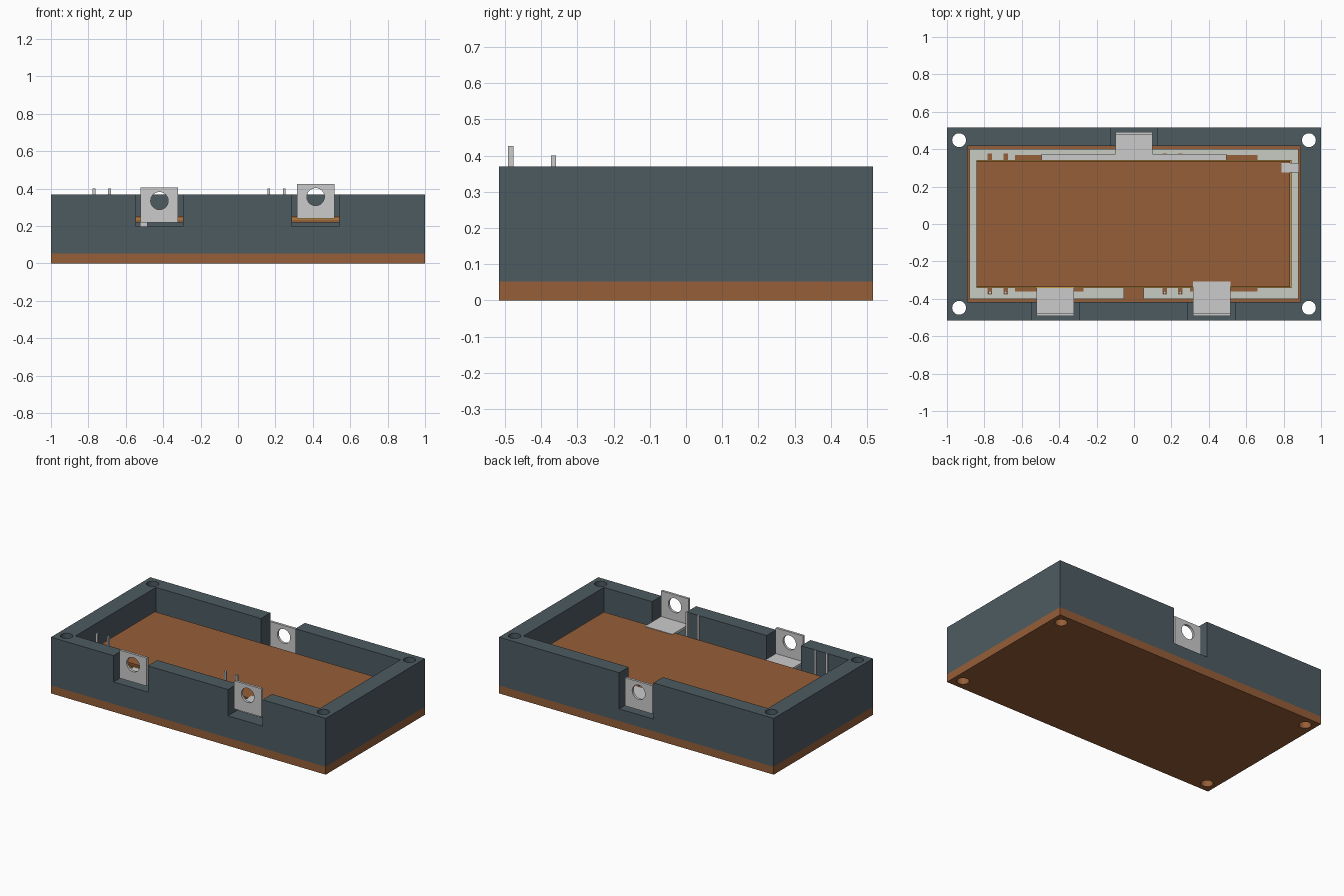
import bpy, bmesh, math
from mathutils import Matrix, Vector

if "Cube" in bpy.data.objects:
    bpy.data.objects.remove(bpy.data.objects["Cube"])


def material(name, rgb):
    m = bpy.data.materials.new(name)
    m.diffuse_color = (*rgb, 1)
    m.use_nodes = True
    m.node_tree.nodes["Principled BSDF"].inputs["Base Color"].default_value = m.diffuse_color
    return m


DARK = material("dark_plastic", (0.075, 0.105, 0.12))
COPPER = material("copper", (0.305, 0.112, 0.04))
CERAMIC = material("ceramic", (0.58, 0.60, 0.55))
FILM = material("insulating_film", (0.55, 0.32, 0.05))


def finish(name, bm, mat=None):
    bmesh.ops.recalc_face_normals(bm, faces=bm.faces)
    me = bpy.data.meshes.new(name)
    bm.to_mesh(me)
    bm.free()
    ob = bpy.data.objects.new(name, me)
    bpy.context.collection.objects.link(ob)
    if mat:
        me.materials.append(mat)
    return ob


def box(name, x, y, z, mat=None):
    bm = bmesh.new()
    size = Vector((x[1] - x[0], y[1] - y[0], z[1] - z[0]))
    mid = Vector((x[0] + x[1], y[0] + y[1], z[0] + z[1])) / 2
    bmesh.ops.create_cube(bm, size=1, matrix=Matrix.Translation(mid) @ Matrix.Diagonal((*size, 1)))
    return finish(name, bm, mat)


def cylinder(name, loc, r, depth, along_y=False):
    bm = bmesh.new()
    mat = Matrix.Translation(loc)
    if along_y:
        mat = mat @ Matrix.Rotation(math.pi / 2, 4, 'X')
    bmesh.ops.create_cone(bm, cap_ends=True, segments=32, radius1=r, radius2=r, depth=depth, matrix=mat)
    return finish(name, bm)


def prism(name, points, axis, lo, hi, mat=None):
    """Extrude a profile: (y, z) points along x, or (x, z) points along y."""
    bm = bmesh.new()
    place = (lambda a, b: (lo, a, b)) if axis == 'x' else (lambda a, b: (a, lo, b))
    face = bm.faces.new([bm.verts.new(place(*p)) for p in points])
    ext = bmesh.ops.extrude_face_region(bm, geom=[face])
    move = (hi - lo, 0, 0) if axis == 'x' else (0, hi - lo, 0)
    bmesh.ops.translate(bm, vec=move, verts=[v for v in ext['geom'] if isinstance(v, bmesh.types.BMVert)])
    return finish(name, bm, mat)


def cut(ob, cutters):
    for c in cutters:
        mod = ob.modifiers.new("cut", 'BOOLEAN')
        mod.operation, mod.solver, mod.object = 'DIFFERENCE', 'EXACT', c
    bpy.context.view_layer.objects.active = ob
    for mod in list(ob.modifiers):
        bpy.ops.object.modifier_apply(modifier=mod.name)
    for c in cutters:
        bpy.data.objects.remove(c)
    bpy.ops.object.select_all(action='DESELECT')
    ob.select_set(True)
    bpy.ops.object.shade_smooth_by_angle(angle=math.radians(30))


def corner_holes():
    return [cylinder("cutter", (sx * 0.935, sy * 0.448, 0.2), 0.037, 1)
            for sx in (-1, 1) for sy in (-1, 1)]


# Base plate and housing frame with terminal notches
base = box("base_plate", (-1, 1), (-0.516, 0.516), (0, 0.052), COPPER)
cut(base, corner_holes())
frame = box("housing_frame", (-1, 1), (-0.516, 0.516), (0.052, 0.37), DARK)
cut(frame, [box("cutter", (-0.89, 0.89), (-0.418, 0.418), (-0.1, 0.6)),
            box("cutter", (-0.545, -0.295), (-0.6, -0.38), (0.197, 0.6)),
            box("cutter", (0.288, 0.54), (-0.6, -0.38), (0.197, 0.6)),
            box("cutter", (-0.125, 0.125), (0.38, 0.6), (0.132, 0.6))] + corner_holes())

# Two ceramic substrates with copper pads and signal pins
for i, (x0, x1, pins, pads) in enumerate((
        (-0.88, -0.053, (-0.77, -0.687), ((-0.635, -0.27), (-0.635, -0.12))),
        (0.05, 0.88, (0.165, 0.247), ((0.30, 0.66), (0.13, 0.66))))):
    box(f"ceramic_substrate_{i}", (x0, x1), (-0.40, 0.40), (0.052, 0.072), CERAMIC)
    box(f"front_trace_{i}", pads[0], (-0.36, -0.02), (0.072, 0.08), COPPER)
    box(f"back_trace_{i}", pads[1], (0.02, 0.368), (0.072, 0.08), COPPER)
    for j, px in enumerate(pins):
        for side in (-1, 1):
            box(f"pin_pad_{i}{j}{side}", (px - 0.012, px + 0.012),
                sorted((side * 0.30, side * 0.378)), (0.072, 0.08), COPPER)
        box(f"signal_pin_{i}{j}", (px - 0.007, px + 0.007), (-0.373, -0.359), (0.08, 0.40))

# Laminated bus plates separated by an insulating film
box("lower_bus_plate", (-0.835, 0.835), (-0.335, 0.335), (0.22, 0.235), COPPER)
box("insulating_film", (-0.842, 0.842), (-0.342, 0.342), (0.235, 0.24), FILM)
box("upper_bus_plate", (-0.842, 0.834), (-0.338, 0.338), (0.24, 0.254), COPPER)


# Bent screw terminals: upright tab with a hole, plus a foot
def terminal(name, x, side, z, inner):
    t, h, y = 0.016, 0.185, 0.492
    pts = [(inner, z), (y, z), (y, z + h), (y - t, z + h), (y - t, z + t), (inner, z + t)]
    ob = prism(name, [(side * a, b) for a, b in pts], 'x', x - 0.1, x + 0.1)
    cut(ob, [cylinder("cutter", (x, side * y, z + 0.115), 0.047, 0.1, True)])


terminal("front_left_terminal", -0.42, -1, 0.22, 0.335)
terminal("front_right_terminal", 0.415, -1, 0.241, 0.308)
terminal("back_terminal", 0, 1, 0.15, 0.373)
box("back_terminal_bar", (-0.495, 0.495), (0.25, 0.373), (0.15, 0.166))

# Strap joining the upper plate to the substrate, and a leg of the lower plate
prism("right_strap", [(0.788, 0.254), (0.788, 0.262), (0.883, 0.262), (0.883, 0.072), (0.873, 0.072), (0.873, 0.254)],
      'y', 0.275, 0.325)
box("lower_plate_leg", (-0.525, -0.485), (-0.33, -0.315), (0.08, 0.22))
